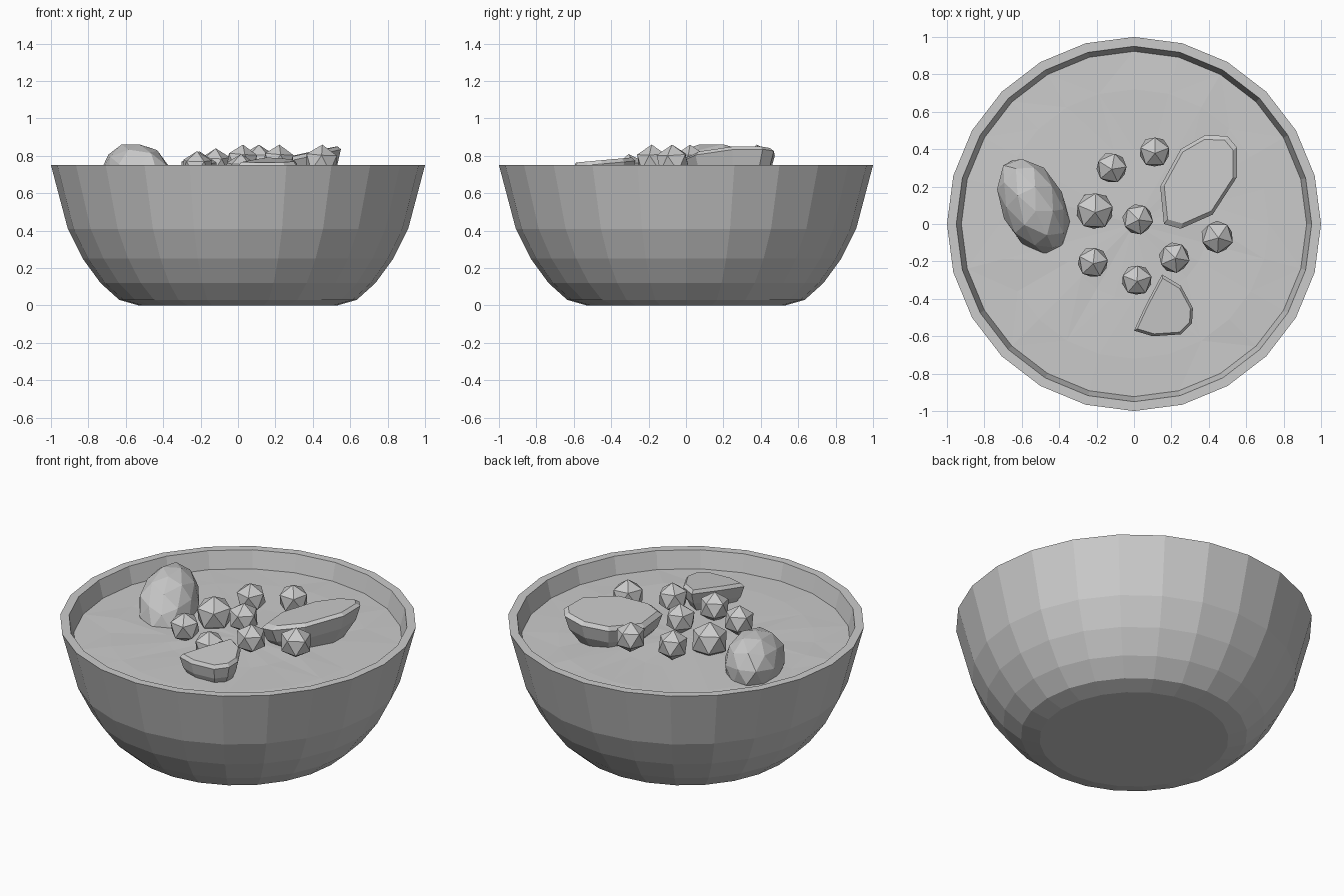
import bpy, bmesh, math, random
from mathutils import Matrix, Vector

random.seed(4)
cube = bpy.data.objects.get("Cube")
if cube:
    bpy.data.objects.remove(cube, do_unlink=True)

grey = bpy.data.materials.new("plain_grey")
grey.use_nodes = True
COLOUR = (0.6, 0.6, 0.6, 1)
grey.diffuse_color = COLOUR
grey.node_tree.nodes["Principled BSDF"].inputs["Base Color"].default_value = COLOUR


def finish(name, bm):
    """Turn a bmesh into a flat-shaded object."""
    bmesh.ops.recalc_face_normals(bm, faces=bm.faces)
    mesh = bpy.data.meshes.new(name)
    bm.to_mesh(mesh)
    bm.free()
    mesh.materials.append(grey)
    obj = bpy.data.objects.new(name, mesh)
    bpy.context.collection.objects.link(obj)
    return obj


def ring(bm, radius, z, sides=24, wobble=0):
    return [bm.verts.new((radius * math.sin(math.tau * i / sides),
                          radius * math.cos(math.tau * i / sides),
                          z + random.uniform(-wobble, wobble))) for i in range(sides)]


def bridge(bm, a, b):
    n = len(a)
    for i in range(n):
        bm.faces.new((a[i], a[(i + 1) % n], b[(i + 1) % n], b[i]))


# Bowl: outer profile up to the rim, then down the inner wall
profile = [(0.53, 0), (0.635, 0.03), (0.735, 0.12), (0.83, 0.25), (0.91, 0.41), (1, 0.75),
           (0.95, 0.75), (0.865, 0.42), (0.78, 0.27), (0.68, 0.15), (0.5, 0.07)]
bm = bmesh.new()
rings = [ring(bm, r, z) for r, z in profile]
for a, b in zip(rings, rings[1:]):
    bridge(bm, a, b)
bm.faces.new(rings[0])
bm.faces.new(rings[-1])
finish("bowl", bm)

# Soup: gently uneven faceted surface
bm = bmesh.new()
rings = [ring(bm, 0.926, 0.645)] + [ring(bm, r, 0.65, 24, 0.004) for r in (0.72, 0.4)]
for a, b in zip(rings, rings[1:]):
    bridge(bm, a, b)
centre = bm.verts.new((0, 0, 0.655))
for i in range(24):
    bm.faces.new((rings[-1][i], rings[-1][(i + 1) % 24], centre))
bmesh.ops.triangulate(bm, faces=bm.faces)
finish("soup", bm)

# Peas: x, y, radius, top height
peas = [(-0.12, 0.30, 0.09, 0.84), (0.11, 0.385, 0.09, 0.86), (-0.21, 0.07, 0.11, 0.825),
        (0.02, 0.025, 0.09, 0.86), (0.215, -0.18, 0.09, 0.86), (0.445, -0.07, 0.095, 0.86),
        (-0.22, -0.205, 0.09, 0.825), (0.015, -0.30, 0.09, 0.81)]
for i, (x, y, r, top) in enumerate(peas):
    bm = bmesh.new()
    turn = Matrix.Rotation(random.uniform(0, 1.2), 4, 'Z') @ Matrix.Rotation(0.08, 4, 'X')
    bmesh.ops.create_icosphere(bm, subdivisions=1, radius=r,
                               matrix=Matrix.Translation((x, y, top - r)) @ turn)
    finish(f"pea_{i + 1}", bm)

# Whole potato: a lumpy ellipsoid lying askew
bm = bmesh.new()
bmesh.ops.create_icosphere(bm, subdivisions=2, radius=1)
for v in bm.verts:
    v.co *= random.uniform(0.96, 1.04)
bm.transform(Matrix.Translation((-0.54, 0.1, 0.69)) @ Matrix.Rotation(math.radians(-65), 4, 'Z')
             @ Matrix.Rotation(0.2, 4, 'Y') @ Matrix.Diagonal((0.275, 0.17, 0.18, 1)))
finish("whole_potato", bm)


def cut_chunk(name, outline, height, depth):
    """Flat-topped piece with a softened rim and a rounded underside."""
    bm = bmesh.new()
    mid = sum((Vector(p) for p in outline), Vector((0, 0))) / len(outline)
    layers = []
    for scale, drop in ((0.9, 0), (1, 0.02), (0.9, 0.5 * depth), (0.6, depth)):
        layer = []
        for p in outline:
            q = mid + (Vector(p) - mid) * scale
            layer.append(bm.verts.new((q.x, q.y, height(q.x, q.y) - drop)))
        layers.append(layer)
    for a, b in zip(layers, layers[1:]):
        bridge(bm, a, b)
    bm.faces.new(layers[0])
    bm.faces.new(layers[-1])
    finish(name, bm)


# Cut potato pieces with sloping flat tops
cut_chunk("large_potato_piece",
          [(0.16, 0), (0.14, 0.2), (0.25, 0.4), (0.38, 0.475), (0.5, 0.47),
           (0.55, 0.41), (0.55, 0.25), (0.42, 0.05), (0.25, -0.025)],
          lambda x, y: 0.765 + 0.21 * (x - 0.14) + 0.01 * y, 0.2)
cut_chunk("small_potato_piece",
          [(0, -0.57), (0.06, -0.44), (0.15, -0.27), (0.25, -0.33),
           (0.315, -0.45), (0.31, -0.53), (0.25, -0.59), (0.1, -0.6)],
          lambda x, y: 0.765 + 0.09 * (y + 0.58), 0.17)
